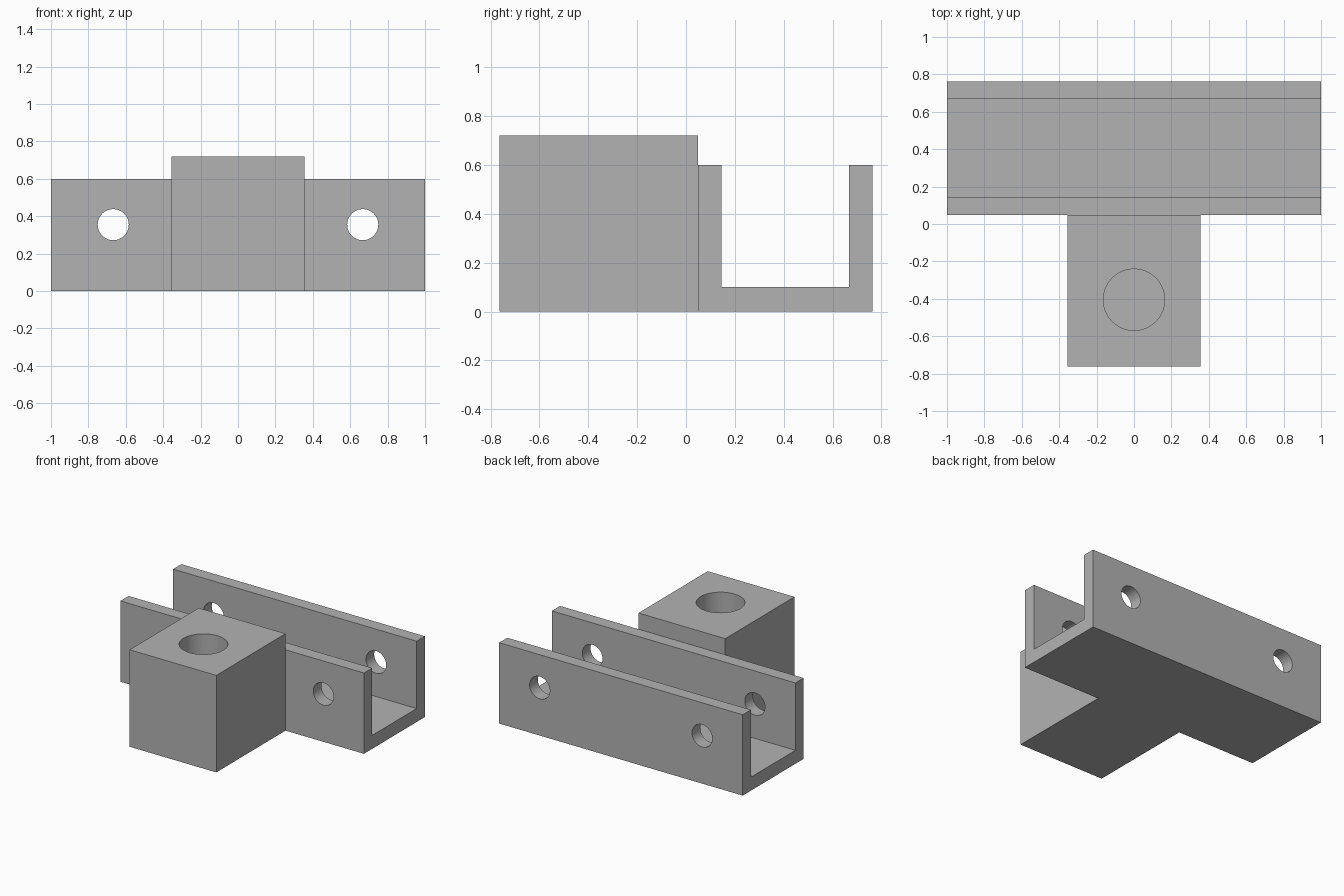
import bpy, bmesh, math
from mathutils import Matrix, Vector

cube = bpy.data.objects.get("Cube")
if cube:
    bpy.data.objects.remove(cube, do_unlink=True)

grey = bpy.data.materials.new("plain grey")
grey.use_nodes = True
colour = (0.45, 0.45, 0.45, 1)
grey.diffuse_color = colour
grey.node_tree.nodes["Principled BSDF"].inputs["Base Color"].default_value = colour


def add_object(name, bm):
    bmesh.ops.recalc_face_normals(bm, faces=bm.faces)
    mesh = bpy.data.meshes.new(name)
    bm.to_mesh(mesh)
    bm.free()
    mesh.materials.append(grey)
    obj = bpy.data.objects.new(name, mesh)
    bpy.context.collection.objects.link(obj)
    return obj


def extrude_profile(name, points, x_half):
    """Sweep a y-z outline along x."""
    bm = bmesh.new()
    face = bm.faces.new([bm.verts.new((-x_half, y, z)) for y, z in points])
    side = bmesh.ops.extrude_face_region(bm, geom=[face])["geom"]
    verts = [v for v in side if isinstance(v, bmesh.types.BMVert)]
    bmesh.ops.translate(bm, verts=verts, vec=(2 * x_half, 0, 0))
    return add_object(name, bm)


def drill(target, name, centre, radius, depth, axis):
    """Cut a round hole and discard the cutter."""
    bm = bmesh.new()
    turn = Vector((0, 0, 1)).rotation_difference(Vector(axis)).to_matrix().to_4x4()
    bmesh.ops.create_cone(bm, cap_ends=True, segments=64, radius1=radius, radius2=radius,
                          depth=depth, matrix=Matrix.Translation(centre) @ turn)
    cutter = add_object(name, bm)
    cutter.hide_render = True
    mod = target.modifiers.new(name, "BOOLEAN")
    mod.operation, mod.solver, mod.object = "DIFFERENCE", "EXACT", cutter
    bpy.context.view_layer.objects.active = target
    bpy.ops.object.modifier_apply(modifier=mod.name)
    bpy.data.objects.remove(cutter, do_unlink=True)


# Main dimensions
front, joint, back = -0.763, 0.049, 0.763
wall, floor, wall_top, block_top = 0.096, 0.1, 0.6, 0.72

# U-shaped channel with two cross-drilled bolt holes
inner_front, inner_back = joint + wall, back - wall
channel = extrude_profile("channel", [
    (joint, 0), (back, 0), (back, wall_top), (inner_back, wall_top),
    (inner_back, floor), (inner_front, floor), (inner_front, wall_top), (joint, wall_top)], 1)
for x in (-0.667, 0.667):
    drill(channel, "bolt_hole", (x, (joint + back) / 2, 0.355), 0.083, 1, (0, 1, 0))

# Square block with a blind socket from above
block = extrude_profile("socket_block", [
    (front, 0), (joint, 0), (joint, block_top), (front, block_top)], 0.356)
socket_floor, socket_top = 0.1, 0.9
drill(block, "socket_hole", (0, -0.405, (socket_floor + socket_top) / 2),
      0.164, socket_top - socket_floor, (0, 0, 1))

# Smooth hole walls, crisp edges
for obj in (channel, block):
    bpy.ops.object.select_all(action="DESELECT")
    obj.select_set(True)
    bpy.context.view_layer.objects.active = obj
    bpy.ops.object.shade_smooth_by_angle(angle=math.radians(30))
